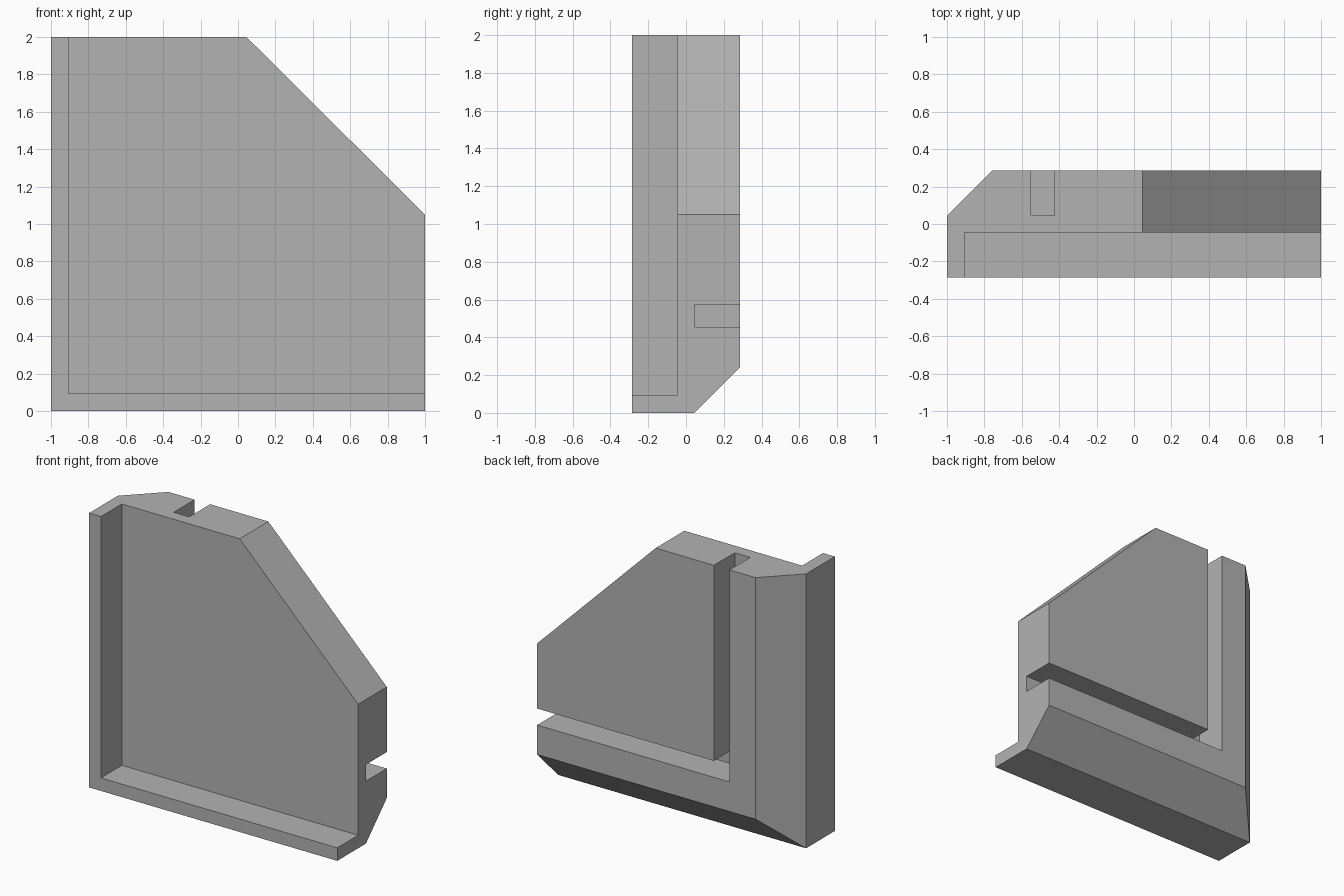
import bpy
import bmesh
from mathutils import Vector

cube = bpy.data.objects.get("Cube")
if cube:
    bpy.data.objects.remove(cube, do_unlink=True)

HALF_Y = 0.285
CHAMFER_Y = 0.045   # where the rear chamfers begin
LIP = 0.095         # width of the raised front lip


def prism(name, outline, y0, y1):
    """Extrude an outline in x and z from y0 to y1."""
    bm = bmesh.new()
    face = bm.faces.new([bm.verts.new((x, y0, z)) for x, z in outline])
    grown = bmesh.ops.extrude_face_region(bm, geom=[face])["geom"]
    verts = [v for v in grown if isinstance(v, bmesh.types.BMVert)]
    bmesh.ops.translate(bm, verts=verts, vec=(0, y1 - y0, 0))
    bmesh.ops.recalc_face_normals(bm, faces=bm.faces)
    mesh = bpy.data.meshes.new(name)
    bm.to_mesh(mesh)
    bm.free()
    obj = bpy.data.objects.new(name, mesh)
    bpy.context.collection.objects.link(obj)
    return obj


def slice_off(obj, point, normal):
    """Cut away the side the normal points to and cap the cut."""
    bm = bmesh.new()
    bm.from_mesh(obj.data)
    geom = bm.verts[:] + bm.edges[:] + bm.faces[:]
    cut = bmesh.ops.bisect_plane(bm, geom=geom, plane_co=point,
                                 plane_no=Vector(normal).normalized(), clear_outer=True)
    edges = [e for e in cut["geom_cut"] if isinstance(e, bmesh.types.BMEdge)]
    bmesh.ops.contextual_create(bm, geom=edges)
    bmesh.ops.recalc_face_normals(bm, faces=bm.faces)
    bm.to_mesh(obj.data)
    bm.free()


def carve(obj, cutter):
    """Subtract the cutter, then discard it."""
    mod = obj.modifiers.new(cutter.name, "BOOLEAN")
    mod.operation = "DIFFERENCE"
    mod.solver = "EXACT"
    mod.object = cutter
    bpy.context.view_layer.objects.active = obj
    bpy.ops.object.modifier_apply(modifier=mod.name)
    bpy.data.objects.remove(cutter, do_unlink=True)


# Panel block with one corner clipped
panel = prism("corner_panel", [(-1, 0), (1, 0), (1, 1.05), (0.045, 2), (-1, 2)],
              -HALF_Y, HALF_Y)

# Rear chamfers along the side and the base
slice_off(panel, (-1, CHAMFER_Y, 0), (-1, 1, 0))
slice_off(panel, (0, CHAMFER_Y, 0), (0, 1, -1))

# Front recess, leaving an L-shaped lip
carve(panel, prism("recess_cutter",
                   [(LIP - 1, LIP), (1.2, LIP), (1.2, 2.2), (LIP - 1, 2.2)],
                   -0.5, -0.045))

# L-shaped groove in the rear
carve(panel, prism("groove_cutter",
                   [(-0.55, 0.455), (1.2, 0.455), (1.2, 0.575),
                    (-0.425, 0.575), (-0.425, 2.2), (-0.55, 2.2)],
                   CHAMFER_Y, 0.5))

# Plain grey finish
grey = bpy.data.materials.new("plain_grey")
grey.use_nodes = True
colour = (0.45, 0.45, 0.45, 1)
grey.diffuse_color = colour
grey.node_tree.nodes["Principled BSDF"].inputs["Base Color"].default_value = colour
panel.data.materials.clear()
panel.data.materials.append(grey)
